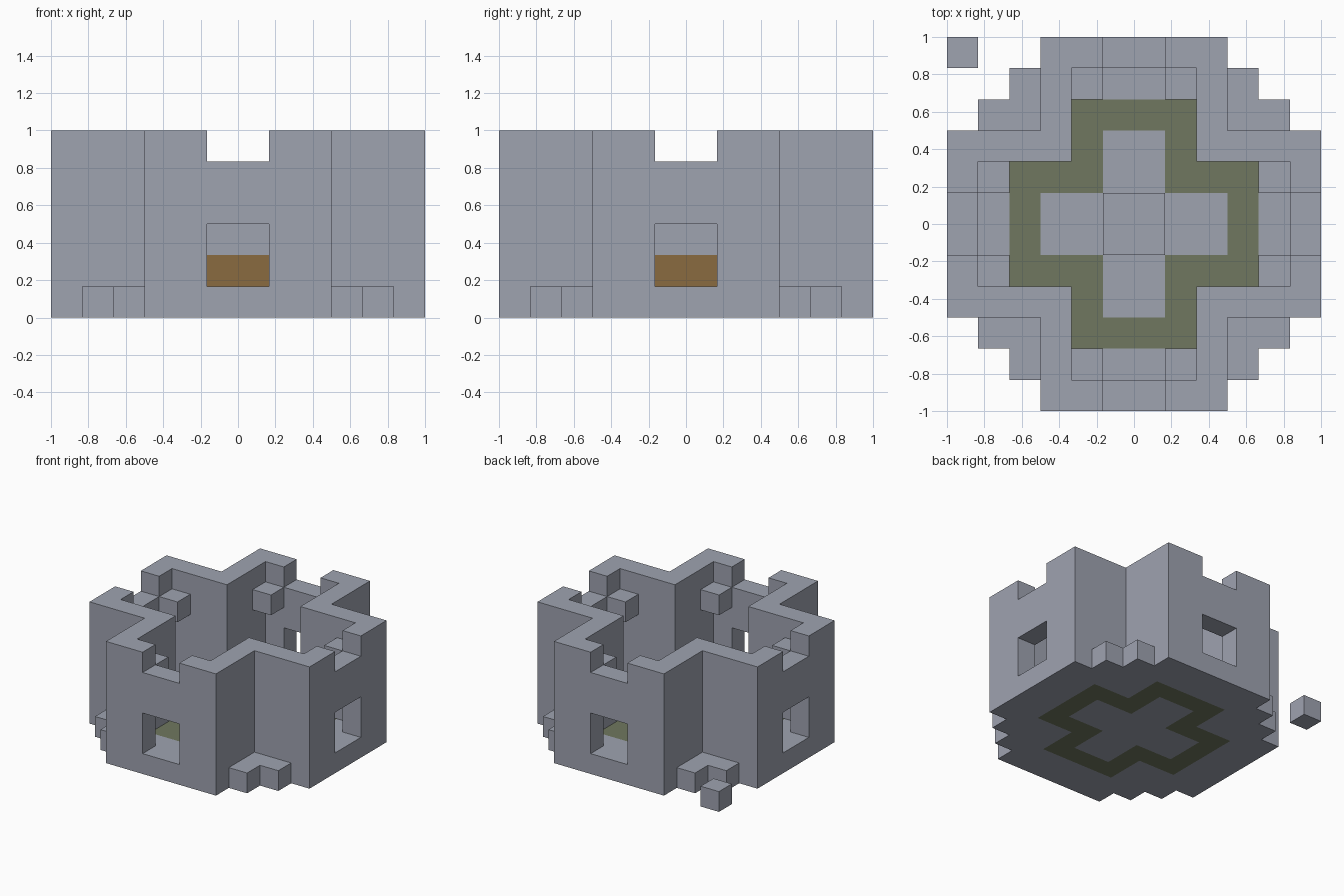
import bpy
import bmesh
from mathutils import Matrix

U = 1 / 6  # one building block

cube = bpy.data.objects.get("Cube")
if cube:
    bpy.data.objects.remove(cube, do_unlink=True)


def material(name, rgb):
    mat = bpy.data.materials.new(name)
    mat.use_nodes = True
    color = (*rgb, 1)
    mat.diffuse_color = color
    mat.node_tree.nodes["Principled BSDF"].inputs["Base Color"].default_value = color
    return mat


stone = material("stone_grey", (0.344, 0.366, 0.436))
moss = material("moss_green", (0.16, 0.185, 0.115))
wood = material("wood_brown", (0.253, 0.146, 0.05))


def prism(name, outline, z0, z1, mat, quarter=0):
    """Extrude an outline given in blocks, turned by quarter turns about z."""
    bm = bmesh.new()
    base = bm.faces.new([bm.verts.new((x * U, y * U, z0 * U)) for x, y in outline])
    top = bmesh.ops.extrude_face_region(bm, geom=[base])["geom"]
    bmesh.ops.translate(bm, vec=(0, 0, (z1 - z0) * U),
                        verts=[v for v in top if isinstance(v, bmesh.types.BMVert)])
    turn = Matrix(((0, -1, 0), (1, 0, 0), (0, 0, 1)))
    for _ in range(quarter):
        bmesh.ops.transform(bm, matrix=turn.to_4x4(), verts=bm.verts)
    bmesh.ops.recalc_face_normals(bm, faces=bm.faces)
    mesh = bpy.data.meshes.new(name)
    bm.to_mesh(mesh)
    bm.free()
    mesh.materials.append(mat)
    obj = bpy.data.objects.new(name, mesh)
    bpy.context.collection.objects.link(obj)
    return obj


def rect(x0, x1, y0, y1):
    return [(x0, y0), (x1, y0), (x1, y1), (x0, y1)]


def cross(reach, half):
    points = []
    for c, s in ((1, 0), (0, 1), (-1, 0), (0, -1)):
        for x, y in ((reach, -half), (reach, half), (half, half)):
            points.append((c * x - s * y, s * x + c * y))
    return points


# Cross-shaped walls on a solid floor, hollowed out and pierced on all four sides
walls = prism("castle_walls", cross(6, 3), 0, 6, stone)
cutters = [prism("courtyard_cutter", cross(5, 2), 1, 7, stone),
           prism("window_cutter", cross(7, 1), 1, 3, stone),
           prism("notch_cutter", cross(7, 1), 5, 7, stone)]
for cutter in cutters:
    cutter.hide_render = True
    mod = walls.modifiers.new(cutter.name, "BOOLEAN")
    mod.operation = "DIFFERENCE"
    mod.solver = "EXACT"
    mod.object = cutter
depsgraph = bpy.context.evaluated_depsgraph_get()
bm = bmesh.new()
bm.from_object(walls, depsgraph)
walls.modifiers.clear()
for cutter in cutters:
    bpy.data.objects.remove(cutter, do_unlink=True)

# Mossy ring on the floor, cut into its top and underside
for axis in ((1, 0, 0), (0, 1, 0)):
    for n in (-4, -3, -2, -1, 1, 2, 3, 4):
        bmesh.ops.bisect_plane(bm, geom=bm.verts[:] + bm.edges[:] + bm.faces[:],
                               plane_co=[a * n * U for a in axis], plane_no=axis)


def in_cross(x, y, reach, half):
    near, far = sorted((abs(x), abs(y)))
    return near < half * U and far < reach * U


bm.normal_update()
for f in bm.faces:
    c = f.calc_center_median()
    flat = abs(f.normal.z) > 0.9 and c.z < 1.1 * U
    ring = in_cross(c.x, c.y, 4, 2) and not in_cross(c.x, c.y, 3, 1)
    f.material_index = int(flat and ring)
walls.data.materials.append(moss)
bm.to_mesh(walls.data)
bm.free()

# Low steps in the outer corners and standing blocks beside each notch
step = [(3, 3), (5, 3), (5, 4), (4, 4), (4, 5), (3, 5)]
for q in range(4):
    prism(f"corner_step_{q + 1}", step, 0, 1, stone, q)
    prism(f"standing_block_left_{q + 1}", rect(-2, -1, 4, 5), 4, 5, stone, q)
    prism(f"standing_block_right_{q + 1}", rect(1, 2, 4, 5), 4, 5, stone, q)

# Central pedestal with a stone cap
prism("pedestal", rect(-1, 1, -1, 1), 1, 2, wood)
prism("pedestal_cap", rect(-1, 1, -1, 1), 2, 3, stone)

# Loose block outside the walls
prism("loose_block", rect(-6, -5, 5, 6), 0, 1, stone)
